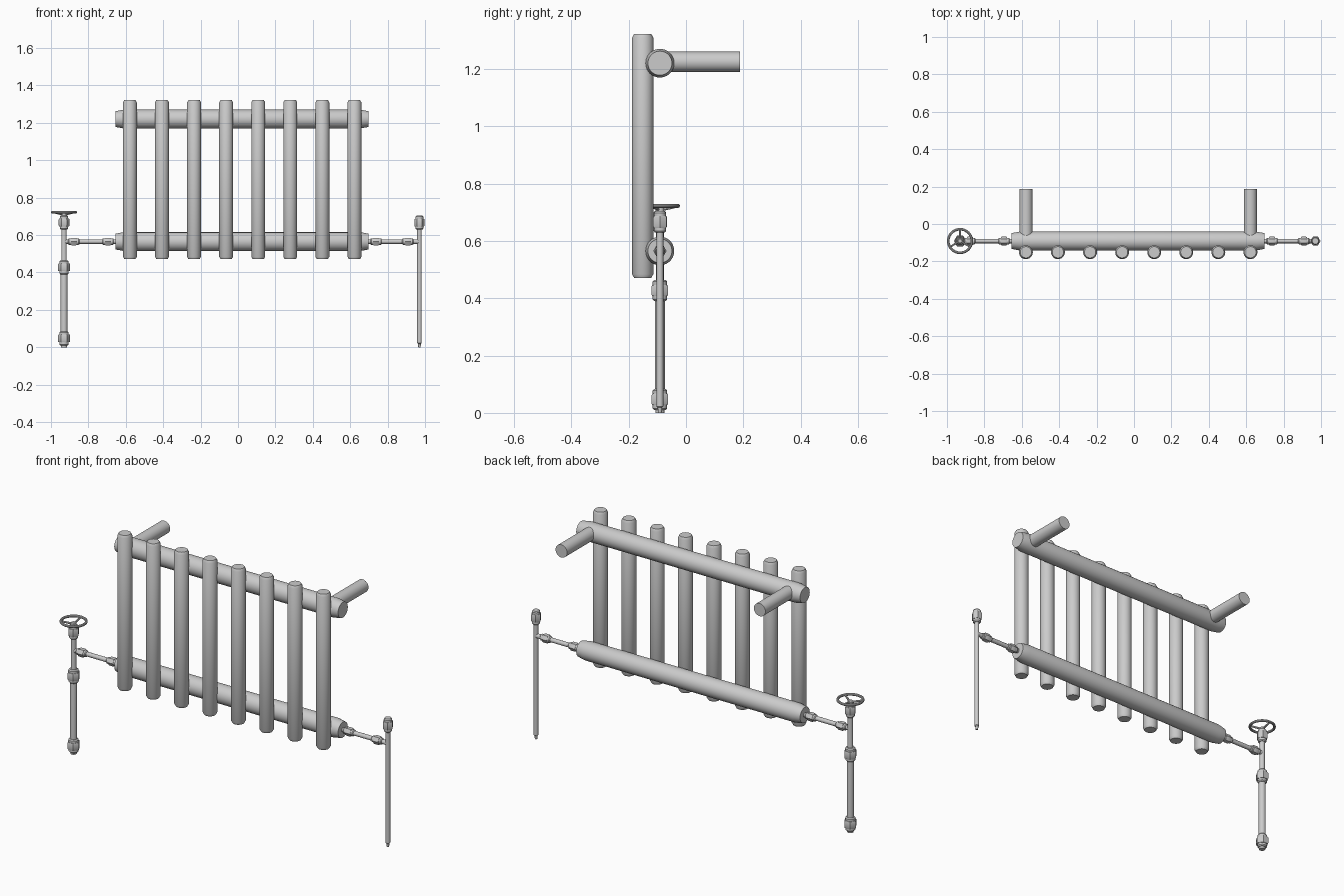
import bpy, bmesh, math
from mathutils import Vector

if "Cube" in bpy.data.objects:
    bpy.data.objects.remove(bpy.data.objects["Cube"])

Y = -0.091          # depth of headers and valves
Z_LOW = 0.565       # lower header height
Z_TOP = 1.22        # upper header height


def finish(name, bm):
    bmesh.ops.recalc_face_normals(bm, faces=bm.faces)
    me = bpy.data.meshes.new(name)
    bm.to_mesh(me)
    bm.free()
    ob = bpy.data.objects.new(name, me)
    bpy.context.collection.objects.link(ob)
    bpy.ops.object.select_all(action='DESELECT')
    ob.select_set(True)
    bpy.context.view_layer.objects.active = ob
    bpy.ops.object.shade_smooth_by_angle(angle=math.radians(30))
    return ob


def turned(name, origin, axis, profile, sides=32):
    """Solid of revolution: profile is (radius, distance along axis)."""
    bm = bmesh.new()
    rot = Vector(axis).to_track_quat('Z', 'Y').to_matrix()
    rings = []
    for r, t in profile:
        rings.append([bm.verts.new(Vector(origin) + rot @ Vector((
            r * math.cos(2 * math.pi * i / sides), r * math.sin(2 * math.pi * i / sides), t)))
            for i in range(sides)])
    for a, b in zip(rings, rings[1:]):
        for i in range(sides):
            j = (i + 1) % sides
            bm.faces.new((a[i], a[j], b[j], b[i]))
    bm.faces.new(rings[0][::-1])
    bm.faces.new(rings[-1])
    return finish(name, bm)


def fitting(name, centre, axis, r, length):
    """Pipe union: round collar with a hexagonal nut around the middle."""
    h, c = length / 2, r * 0.76
    turned(name + "_collar", centre, axis,
           [(c * 0.8, -h), (c, -h * 0.85), (c, h * 0.85), (c * 0.8, h)], 24)
    n = length * 0.27
    turned(name + "_nut", centre, axis,
           [(r * 0.93, -n), (r, -n * 0.75), (r, n * 0.75), (r * 0.93, n)], 6)


# Upright tubes with chamfered ends
for i in range(8):
    turned(f"upright_tube_{i + 1}", (-0.578 + i * 0.1715, -0.151, 0), (0, 0, 1),
           [(0.03, 0.471), (0.037, 0.484), (0.037, 1.309), (0.03, 1.322)])

# Horizontal headers with tapered ends
for name, z in (("lower_header", Z_LOW), ("upper_header", Z_TOP)):
    turned(name, (0, Y, z), (1, 0, 0),
           [(0.042, -0.655), (0.05, -0.613), (0.05, 0.656), (0.042, 0.698)], 40)

# Wall brackets
for side, x in (("left", -0.577), ("right", 0.622)):
    turned(side + "_wall_bracket", (x, 0, Z_TOP + 0.005), (0, 1, 0),
           [(0.035, Y), (0.035, 0.188)])

# Side pipes joining the lower header to the risers
XL, XR = -0.93, 0.97
turned("left_side_pipe", (0, Y, Z_LOW), (1, 0, 0), [(0.012, XL), (0.012, -0.64)], 20)
turned("right_side_pipe", (0, Y, Z_LOW), (1, 0, 0), [(0.012, 0.68), (0.012, XR)], 20)
for name, x in (("left_outer_fitting", -0.878), ("left_inner_fitting", -0.695),
                ("right_inner_fitting", 0.738), ("right_outer_fitting", 0.908)):
    fitting(name, (x, Y, Z_LOW), (1, 0, 0), 0.023, 0.06)

# Left supply riser and valve body
turned("supply_riser", (XL, Y, 0), (0, 0, 1),
       [(0.016, 0), (0.016, 0.02), (0.018, 0.02), (0.018, 0.42),
        (0.014, 0.45), (0.014, 0.68), (0.008, 0.69), (0.008, 0.71)], 24)
fitting("supply_floor_fitting", (XL, Y, 0.047), (0, 0, 1), 0.033, 0.074)
fitting("supply_middle_fitting", (XL, Y, 0.427), (0, 0, 1), 0.033, 0.074)
fitting("valve_gland", (XL, Y, 0.667), (0, 0, 1), 0.029, 0.075)

# Right return riser
turned("return_riser", (XR, Y, 0), (0, 0, 1),
       [(0.006, 0), (0.008, 0.018), (0.012, 0.022), (0.012, 0.69)], 20)
fitting("return_cap", (XR, Y, 0.666), (0, 0, 1), 0.027, 0.075)

# Handwheel: rim, hub and three spokes
bpy.ops.mesh.primitive_torus_add(location=(XL, Y, 0.722), major_radius=0.063,
                                 minor_radius=0.007, major_segments=40, minor_segments=10)
bpy.context.object.name = "handwheel_rim"
bpy.ops.object.shade_smooth_by_angle()
turned("handwheel_hub", (XL, Y, 0), (0, 0, 1),
       [(0.012, 0.698), (0.015, 0.703), (0.015, 0.714), (0.01, 0.718)], 20)
for k in range(3):
    a = math.radians(90 + 120 * k)
    d = Vector((0.063 * math.cos(a), 0.063 * math.sin(a), 0.013))
    turned(f"handwheel_spoke_{k + 1}", (XL, Y, 0.708), d,
           [(0.006, 0), (0.0045, d.length)], 10)
